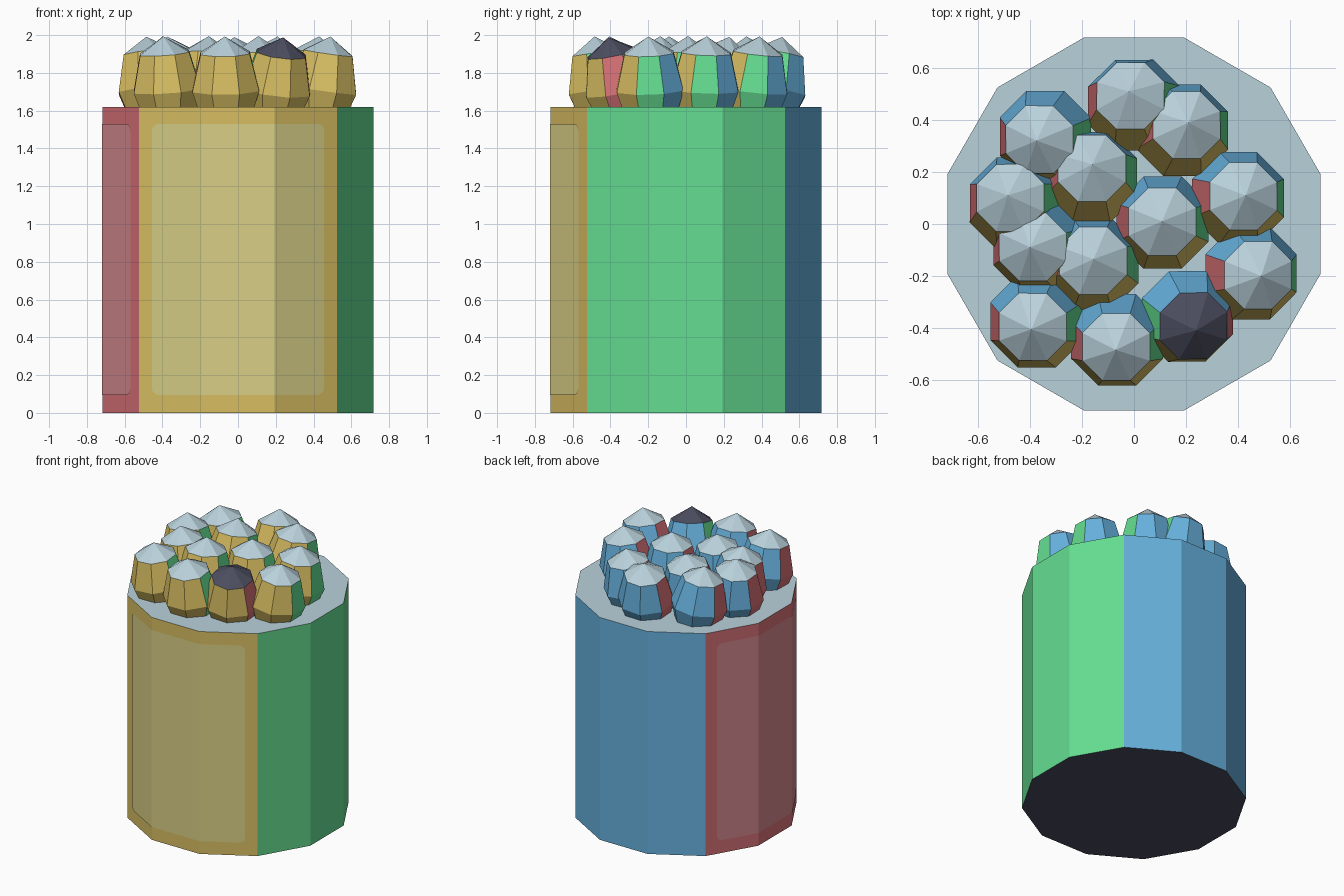
import bpy, bmesh, math
from mathutils import Vector, Matrix

if "Cube" in bpy.data.objects:
    bpy.data.objects.remove(bpy.data.objects["Cube"])


def material(name, rgb):
    lin = [(c / 255 / 12.92) if c < 10 else ((c / 255 + 0.055) / 1.055) ** 2.4 for c in rgb]
    m = bpy.data.materials.new(name)
    m.diffuse_color = (*lin, 1)
    m.use_nodes = True
    m.node_tree.nodes["Principled BSDF"].inputs["Base Color"].default_value = m.diffuse_color
    return m


YELLOW, GREEN, BLUE, RED, LIGHT, DARK = range(6)
MATS = [material("yellow", (216, 190, 98)), material("green", (101, 222, 145)),
        material("blue", (102, 176, 220)), material("red", (216, 114, 119)),
        material("pale_blue", (185, 209, 219)), material("dark_slate", (76, 78, 96))]
PALE_YELLOW = material("pale_yellow", (216, 207, 134))
PALE_RED = material("pale_red", (214, 138, 144))


def new_object(name, bm, mats):
    me = bpy.data.meshes.new(name)
    bm.to_mesh(me)
    bm.free()
    for m in mats:
        me.materials.append(m)
    ob = bpy.data.objects.new(name, me)
    bpy.context.collection.objects.link(ob)
    return ob


def lathe(profile, sides, tip=None):
    """Stack of polygon rings (flat radius, z), closed below, with a flat or pointed top."""
    bm = bmesh.new()
    rings = []
    for r, z in profile:
        R = r / math.cos(math.pi / sides)
        angs = [(i + 0.5) * math.tau / sides for i in range(sides)]
        rings.append([bm.verts.new((R * math.cos(a), R * math.sin(a), z)) for a in angs])
    for lo, hi in zip(rings, rings[1:]):
        for i in range(sides):
            j = (i + 1) % sides
            bm.faces.new((lo[i], lo[j], hi[j], hi[i]))
    bm.faces.new(rings[0][::-1])
    if tip is None:
        bm.faces.new(rings[-1])
    else:
        apex = bm.verts.new((0, 0, tip))
        for i in range(sides):
            bm.faces.new((rings[-1][i], rings[-1][(i + 1) % sides], apex))
    bm.normal_update()
    return bm


def colour_by_direction(bm, flipped=False):
    for f in bm.faces:
        n = f.normal
        if abs(n.z) > 0.75:
            idx = LIGHT if (n.z > 0) != flipped else DARK
        elif abs(n.y) > abs(n.x) - 0.01:
            idx = YELLOW if n.y < 0 else BLUE
        else:
            idx = GREEN if (n.x > 0) != flipped else RED
        f.material_index = idx


# Twelve-sided body: 30 degree facets, three per colour
A, TOP = 0.717, 1.62
bm = lathe([(A, 0), (A, TOP)], 12)
colour_by_direction(bm)
new_object("body", bm, MATS)


# Rounded label panels wrapped over the front and left facets
def panel(name, mat, turn):
    half, z0, z1, rad, off = 0.456, 0.095, 1.53, 0.035, 0.004
    e = (A + off) * math.tan(math.pi / 12)
    corner = [half - rad + rad * math.sin(math.radians(a)) for a in (0, 30, 60, 90)]
    xs = [-x for x in reversed(corner)] + [-e, e] + corner
    bm = bmesh.new()
    cols = []
    for x in xs:
        y = -(A + off) + max(0, abs(x) - e) * math.tan(math.pi / 6)
        t = max(0, abs(x) - (half - rad))
        cut = rad - math.sqrt(max(0, rad * rad - t * t))
        cols.append([bm.verts.new((x, y, z0 + cut)), bm.verts.new((x, y, z1 - cut))])
    for a, b in zip(cols, cols[1:]):
        bm.faces.new((a[0], b[0], b[1], a[1]))
    bmesh.ops.transform(bm, matrix=Matrix.Rotation(turn, 4, 'Z'), verts=bm.verts)
    new_object(name, bm, [mat])


panel("front_panel", PALE_YELLOW, 0)
panel("left_panel", PALE_RED, -math.pi / 2)

# Leaning eight-sided bulbs: (x, y) at the widest ring, then (x, y) of the tip
BULBS = [(0, .457, -.02, .51), (.185, .36, .21, .39), (-.34, .335, -.375, .32),
         (-.165, .18, -.16, .23), (-.455, .08, -.485, .11), (-.365, -.085, -.40, -.09),
         (-.16, -.155, -.155, -.135), (.11, .005, .108, .01), (.40, .10, .43, .11),
         (.45, -.19, .49, -.20), (-.375, -.375, -.395, -.405), (-.065, -.445, -.07, -.485),
         (.205, -.355, .24, -.41)]
WIDE, TIP = 1.71, 1.995
for k, (bx, by, tx, ty) in enumerate(BULBS):
    last = k == len(BULBS) - 1          # the last bulb is the upside-down one
    bm = lathe([(0.14, -0.12), (0.177, 0), (0.13, 0.197)], 8, TIP - WIDE)
    colour_by_direction(bm, last)
    lean = Vector((tx - bx, ty - by, TIP - WIDE))
    rot = Vector((0, 0, 1)).rotation_difference(lean).to_matrix().to_4x4()
    bmesh.ops.transform(bm, matrix=Matrix.Translation((bx, by, WIDE)) @ rot, verts=bm.verts)
    new_object("dark_tip_bulb" if last else f"bulb_{k + 1}", bm, MATS)
